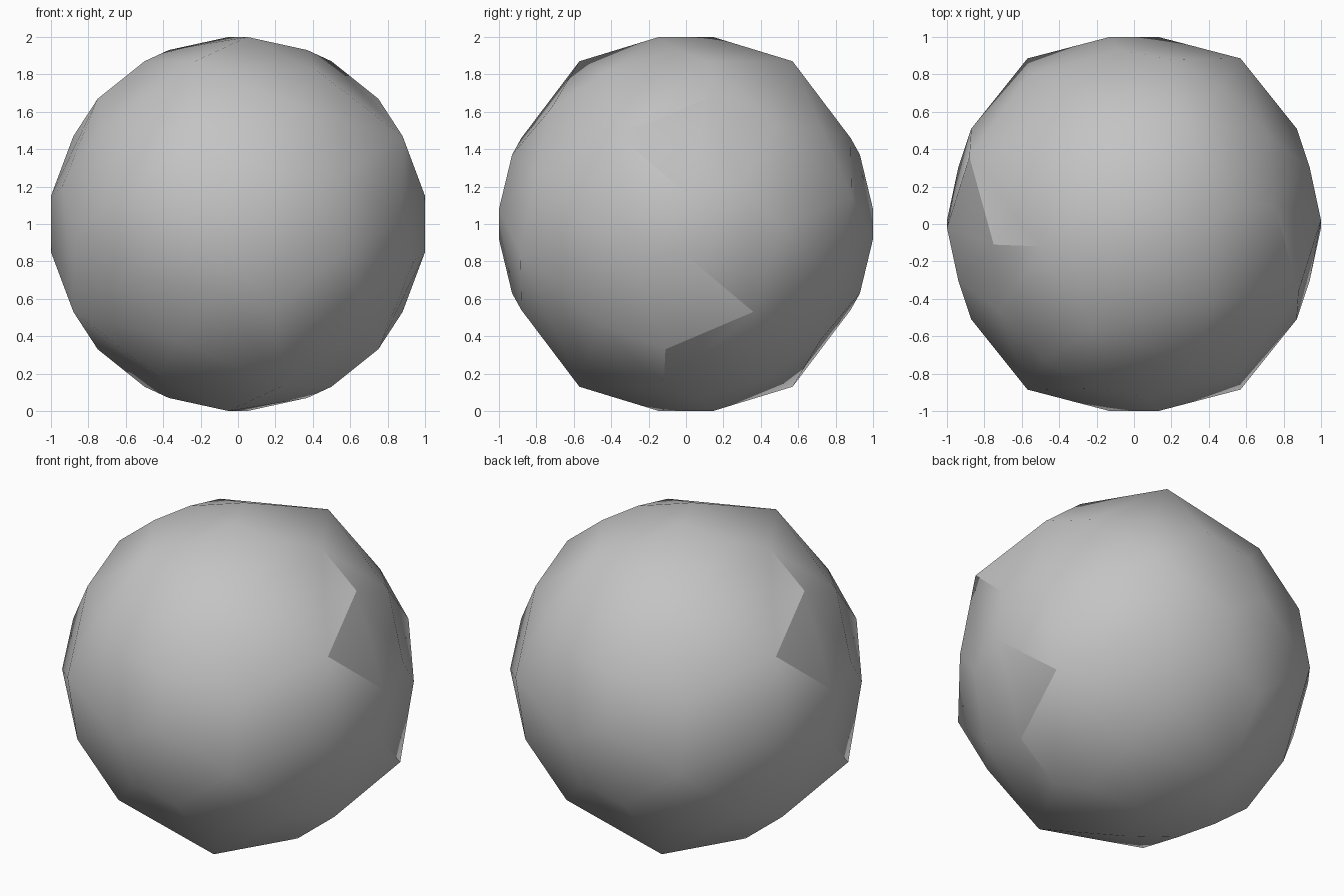
import bpy
import bmesh
import math
from mathutils import Vector, Matrix

default_cube = bpy.data.objects.get("Cube")
if default_cube:
    bpy.data.objects.remove(default_cube, do_unlink=True)


def make_material(name, colour):
    material = bpy.data.materials.new(name)
    material.use_nodes = True
    material.diffuse_color = colour
    material.node_tree.nodes["Principled BSDF"].inputs["Base Color"].default_value = colour
    return material


# One corner of each kind; half turns about the three axes give the others
peak_corners = [
    (.23, .57, .87),
    (.57, .885, .15),
    (.88, .36, -.47),
]
axis_corners = [
    (.05, -.144, 1),
    (.13, 1, -.08),
    (1, .02, .15),
]
shallow_corners = [
    (.37, -.05, .93),
    (.5, .12, .87),
    (.75, .11, .67),
    (.87, -.51, .02),
    (.94, .3, .2),
    (.2, .88, .46),
    (-.08, .93, .37),
    (.42, -.42, .82),
    (.72, .47, .53),
    (.48, .73, .5),
    (.56, -.8, .27),
    (.33, -.72, .62),
]
half_turns = [Matrix.Identity(3)]
for axis in "XYZ":
    half_turns.append(Matrix.Rotation(math.pi, 3, axis))

# Faceted ball: the hull around all the turned corners
bm = bmesh.new()
for corner in peak_corners + axis_corners + shallow_corners:
    for turn in half_turns:
        bm.verts.new(turn @ Vector(corner))
hull = bmesh.ops.convex_hull(bm, input=bm.verts[:])
loose = [vert for vert in bm.verts if not vert.link_faces]
bmesh.ops.delete(bm, geom=loose, context="VERTS")
bmesh.ops.recalc_face_normals(bm, faces=bm.faces[:])
bmesh.ops.translate(bm, verts=bm.verts[:], vec=Vector((0, 0, 1)))

mesh = bpy.data.meshes.new("faceted_ball")
bm.to_mesh(mesh)
bm.free()
mesh.materials.append(make_material("plain_grey", (.55, .55, .55, 1)))
ball = bpy.data.objects.new("faceted_ball", mesh)
bpy.context.collection.objects.link(ball)

# Soft facets, with the steepest creases kept sharp
bpy.ops.object.select_all(action="DESELECT")
ball.select_set(True)
bpy.context.view_layer.objects.active = ball
bpy.ops.object.shade_smooth_by_angle(angle=math.radians(28))
